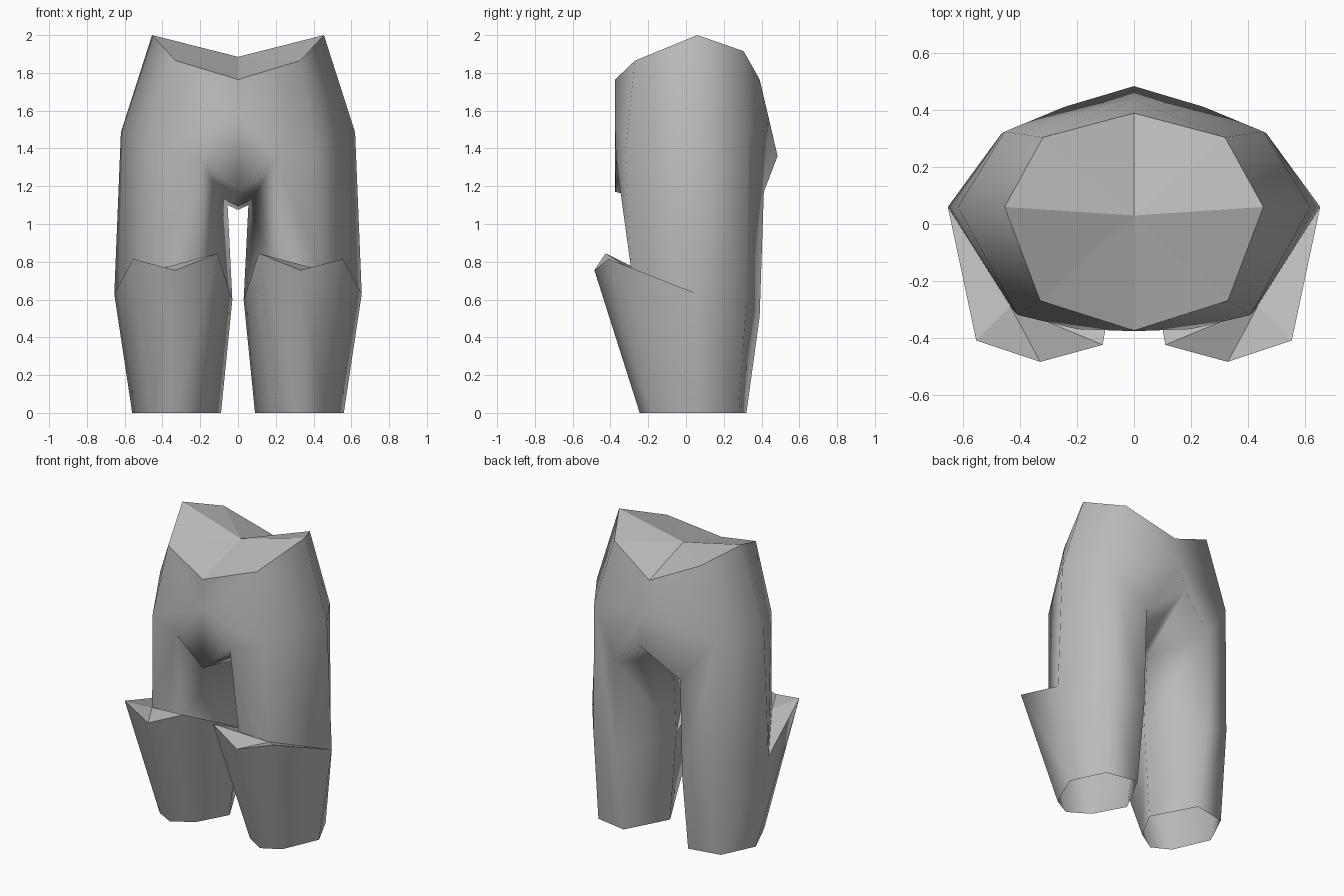
import bpy, bmesh

if "Cube" in bpy.data.objects:
    bpy.data.objects.remove(bpy.data.objects["Cube"])

grey = bpy.data.materials.new("cloth_grey")
grey.diffuse_color = (0.5, 0.5, 0.5, 1)
grey.use_nodes = True
grey.node_tree.nodes["Principled BSDF"].inputs["Base Color"].default_value = grey.diffuse_color

# key points of the +x half
P = {
    # waist rim: front centre, front, side, back, back centre, and the cap centre
    "w0": (0, -.375, 1.765), "w1": (.33, -.27, 1.865), "w2": (.455, .06, 2.0),
    "w3": (.32, .305, 1.915), "w4": (0, .39, 1.765), "wc": (0, .03, 1.885),
    # hips and crotch
    "f5": (0, -.377, 1.57), "b5": (0, .437, 1.565),
    "fc": (0, -.375, 1.17), "fm": (.2, -.37, 1.34), "fo": (.41, -.32, 1.4),
    "so": (.62, .06, 1.485), "bo": (.455, .325, 1.46), "bm": (.245, .412, 1.17),
    "bc": (0, .485, 1.36), "cc": (0, .06, 1.075), "si": (.055, .06, 1.1),
    # knee ring of the upper leg
    "kfm": (.2, -.28, .76), "kfo": (.435, -.29, .757), "kso": (.655, .06, .63),
    "kbo": (.465, .32, .61), "kbm": (.245, .39, .51), "ksi": (.03, .06, .6),
    # flared front rim of the lower leg
    "ci": (.11, -.425, .845), "cm": (.33, -.485, .755), "co": (.555, -.41, .815),
    # hem
    "hfi": (.2, -.16, 0), "hfm": (.335, -.245, 0), "hfo": (.455, -.18, 0),
    "hso": (.56, .06, 0), "hbo": (.455, .28, 0), "hbm": (.24, .32, 0), "hsi": (.09, .04, 0),
}

# faces grouped by part; the hems stay open
PARTS = {
    "waist_cap": "w0 w1 wc, w1 w2 wc, w2 w3 wc, w3 w4 wc",
    "hips": "w0 f5 w1, f5 fo w1, f5 fm fo, f5 fc fm, w1 fo so w2, w2 so bo w3,"
            "w3 bo b5, w3 b5 w4, bo bm b5, bm bc b5",
    "crotch": "fc cc si fm, bc bm si cc",
    "thigh": "fm kfm kfo fo, fo kfo kso so, so kso kbo bo, bo kbo kbm bm, bm kbm ksi si, si ksi kfm fm",
    "knee_shelf": "ci cm kfo, cm co kfo, co kso kfo, ci kfo kfm, ci kfm ksi",
    "shin": "ci hfi hfm cm, cm hfm hfo co, co hfo hso kso, kso hso hbo kbo, kbo hbo hbm kbm,"
            "kbm hbm hsi ksi, ksi hsi hfi ci",
}
FLAT = ("waist_cap", "knee_shelf")

bm = bmesh.new()
for side in (1, -1):
    verts = {k: bm.verts.new((side * x, y, z)) for k, (x, y, z) in P.items()}
    for part, faces in PARTS.items():
        for names in faces.split(","):
            face = bm.faces.new([verts[n] for n in names.split()])
            face.smooth = part not in FLAT
# weld the halves along the centre seam
bmesh.ops.remove_doubles(bm, verts=bm.verts, dist=1e-4)
bmesh.ops.recalc_face_normals(bm, faces=bm.faces)
# crisp rims around the waist and knees, soft cloth elsewhere
for edge in bm.edges:
    edge.smooth = all(f.smooth for f in edge.link_faces)

mesh = bpy.data.meshes.new("trousers")
bm.to_mesh(mesh)
bm.free()
mesh.materials.append(grey)
trousers = bpy.data.objects.new("trousers", mesh)
bpy.context.collection.objects.link(trousers)
